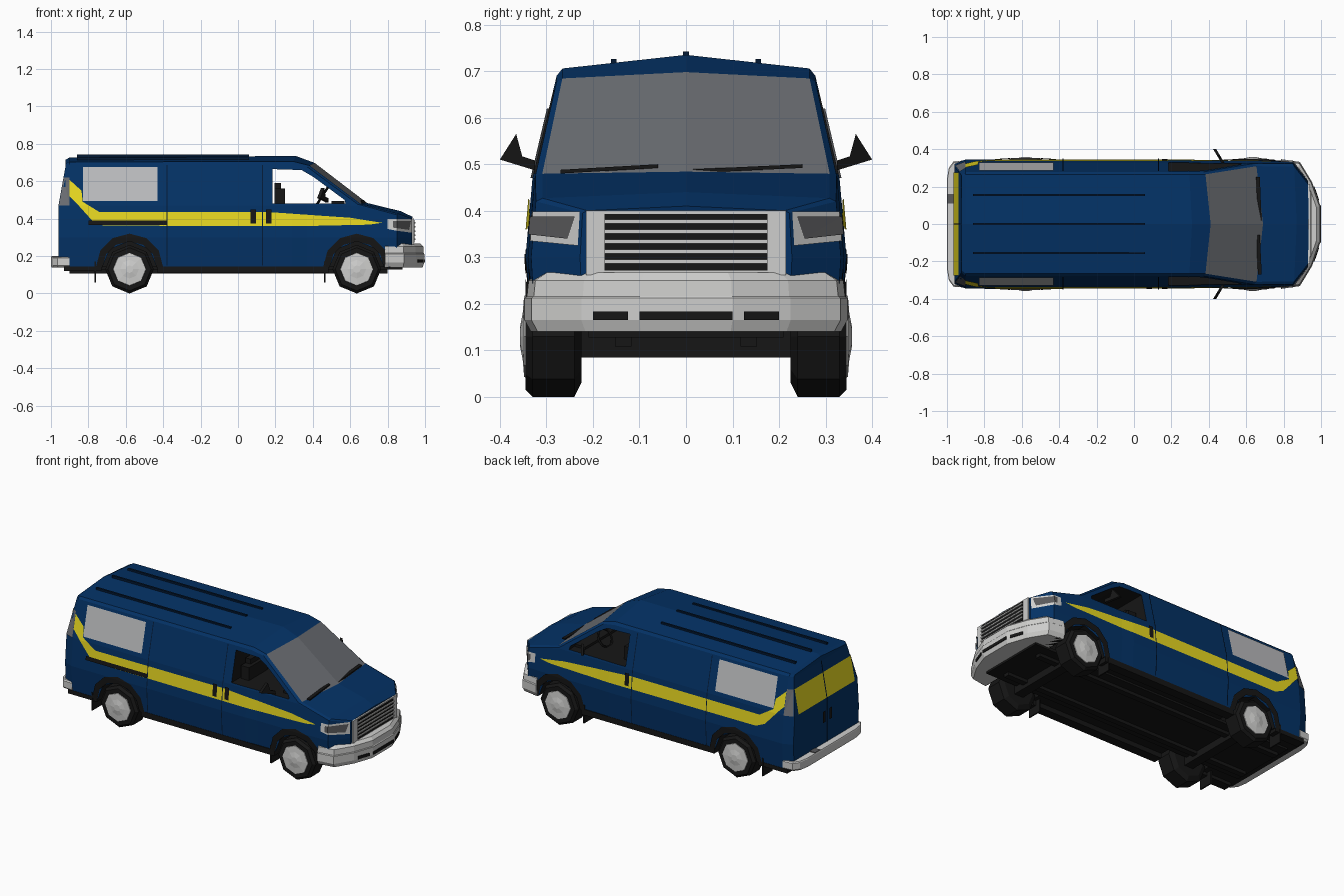
import bpy, bmesh, math
from mathutils import Vector

if "Cube" in bpy.data.objects:
    bpy.data.objects.remove(bpy.data.objects["Cube"])


def material(name, r, g, b):
    m = bpy.data.materials.new(name)
    m.use_nodes = True
    m.diffuse_color = (r, g, b, 1)
    m.node_tree.nodes["Principled BSDF"].inputs["Base Color"].default_value = (r, g, b, 1)
    return m


blue = material("body blue", .001, .031, .13)
navy = material("seam navy", .001, .01, .035)
yellow = material("stripe yellow", .82, .7, .015)
black = material("trim black", .008, .008, .008)
glass = material("glass grey", .145, .153, .168)
lamp = material("lamp dark grey", .1, .1, .105)
silver = material("bumper silver", .62, .62, .61)
pale = material("panel pale grey", .5, .505, .515)


def add(name, bm, *mats):
    bmesh.ops.remove_doubles(bm, verts=bm.verts, dist=1e-5)
    bmesh.ops.recalc_face_normals(bm, faces=bm.faces)
    me = bpy.data.meshes.new(name)
    bm.to_mesh(me)
    bm.free()
    for m in mats:
        me.materials.append(m)
    ob = bpy.data.objects.new(name, me)
    bpy.context.collection.objects.link(ob)
    return ob


def loft(name, rings, mat):
    """Skin closed rings of points and cap both ends."""
    bm = bmesh.new()
    vs = [[bm.verts.new(p) for p in r] for r in rings]
    n = len(rings[0])
    for a, b in zip(vs, vs[1:]):
        for j in range(n):
            bm.faces.new((a[j], a[(j + 1) % n], b[(j + 1) % n], b[j]))
    bm.faces.new(vs[0])
    bm.faces.new(vs[-1])
    return add(name, bm, mat)


def prism(name, plan, z0, z1, mat):
    return loft(name, [[(x, y, z) for x, y in plan] for z in (z0, z1)], mat)


def box(name, x0, x1, y0, y1, z0, z1, mat):
    return prism(name, [(x0, y0), (x1, y0), (x1, y1), (x0, y1)], z0, z1, mat)


def lathe(name, x, z, profile, mat, n=8):
    """Turn (radius, y) pairs about a crosswise axle."""
    ang = [math.tau * i / n + math.pi / 2 for i in range(n)]
    return loft(name, [[(x + r * math.cos(a), y, z + r * math.sin(a)) for a in ang]
                       for r, y in profile], mat)


def interp(table, t):
    for (a, va), (b, vb) in zip(table, table[1:]):
        if t <= b:
            return va + (vb - va) * (max(t, a) - a) / (b - a)
    return table[-1][1]


# Body shape: station x, width factor, side top height, crown height, forward bow
STATIONS = [(-.96, .93, .685, .715, 0), (-.9, 1, .69, .728, 0), (.29, 1, .69, .735, .02),
            (.37, .99, .677, .698, .04), (.64, .985, .477, .484, .05),
            (.85, .965, .42, .44, .02), (.93, .66, .395, .41, .003)]
SIDE = [(.14, .335), (.3, .345), (.47, .33), (.69, .278)]
WIDTH = [(s[0], s[1]) for s in STATIONS]


def rear_lean(z):
    return max(0, z - .47) * .18


def skin(u, z, side, off=0):
    """Point on the body side at length u and height z."""
    y = interp(SIDE, z) * interp(WIDTH, u) + off
    x = u + rear_lean(z) * max(0, (-.9 - u) / .06)
    return Vector((x, side * y, z))


def ring(u, _, top, crown, bow):
    half = [skin(u, min(z, top), -1) for z, _ in SIDE]
    e = half[-1]
    half.append(Vector((e.x + bow * .3, e.y * .955, top + .35 * (crown - top))))
    return half + [Vector((e.x + bow, 0, crown))] + [Vector((p.x, -p.y, p.z)) for p in reversed(half)]


bm = bmesh.new()
rings = [[bm.verts.new(p) for p in ring(*s)] for s in STATIONS]
n = len(rings[0])
for i, (a, b) in enumerate(zip(rings, rings[1:])):
    for j in range(n):
        f = bm.faces.new((a[j], a[(j + 1) % n], b[(j + 1) % n], b[j]))
        if j == n - 1:
            f.material_index = 2
        elif i == 3 and j in (4, 5):
            f.material_index = 1
for r in (rings[0], rings[-1]):
    for j in range(n // 2):
        bm.faces.new(list(dict.fromkeys((r[j], r[j + 1], r[n - 2 - j], r[n - 1 - j]))))
body = add("body", bm, blue, glass, black)

# Wheel wells and cab window opening
AXLES = (-.58, .635)
cutters = [lathe("well_cutter", x, .13, [(.15, s * .2), (.15, s * .42)], blue)
           for x in AXLES for s in (-1, 1)]
CAB = [(.185, .48), (.185, .665), (.34, .66), (.405, .622), (.57, .5), (.575, .48)]
cutters.append(loft("window_cutter", [[(x, y, z) for x, z in CAB] for y in (-.5, .5)], blue))
bpy.context.view_layer.objects.active = body
for c in cutters:
    c.hide_render = True
    c.data.materials.clear()
    for m in (blue, glass, black):
        c.data.materials.append(m)
    for p in c.data.polygons:
        p.material_index = 2
    mod = body.modifiers.new("cut", "BOOLEAN")
    mod.operation, mod.solver, mod.object = "DIFFERENCE", "EXACT", c
    bpy.ops.object.modifier_apply(modifier=mod.name)
    bpy.data.objects.remove(c)


def panel(name, outline, mat, sides=(-1, 1), off=.005):
    """Thin plate that follows the body side, drawn in length and height."""
    for s in sides:
        bm = bmesh.new()
        bm.faces.new([bm.verts.new((u, 0, z)) for u, z in outline])
        cuts = [((u, 0, 0), (1, 0, 0)) for u, _ in WIDTH] + [((0, 0, z), (0, 0, 1)) for z, _ in SIDE]
        for co, no in cuts:
            bmesh.ops.bisect_plane(bm, geom=bm.verts[:] + bm.edges[:] + bm.faces[:],
                                   plane_co=co, plane_no=no)
        bmesh.ops.triangulate(bm, faces=bm.faces)
        for v in bm.verts:
            v.co = skin(v.co.x, v.co.z, s, off)
        ob = add(name + ("_left" if s > 0 else "_right"), bm, mat)
        if sum(p.normal.y * p.area for p in ob.data.polygons) * s < 0:
            ob.data.flip_normals()


def strip(name, u0, u1, z0, z1, mat, **kw):
    panel(name, [(u0, z0), (u1, z0), (u1, z1), (u0, z1)], mat, **kw)


# Side stripe, panels, seams, handles and lamps
panel("side_stripe", [(-.9, .607), (-.9, .52), (-.87, .49), (-.78, .39), (-.72, .363), (.33, .36),
                      (.7, .368), (.77, .378), (.6, .405), (.14, .437), (-.74, .435),
                      (-.83, .49), (-.837, .55)], yellow)
strip("side_panel", -.83, -.43, .495, .675, pale)
strip("rear_seam", -.382, -.377, .15, .688, navy, off=.006)
strip("door_seam", .129, .134, .15, .688, navy, off=.006)
strip("front_handle", .15, .178, .375, .45, black, off=.009)
strip("sliding_handle", .068, .096, .375, .45, black, sides=(-1,), off=.009)
strip("sliding_rail", -.8, -.38, .365, .39, black, sides=(-1,), off=.009)
strip("tail_lamp", -.957, -.902, .47, .62, glass)
panel("headlamp_surround", [(.8, .345), (.85, .335), (.929, .325), (.929, .398), (.8, .398)], silver)
panel("headlamp_lens", [(.83, .352), (.915, .34), (.925, .388), (.83, .388)], lamp, off=.01)
for x, end in zip(AXLES, ("rear", "front")):
    arc = [(math.cos(math.pi * i / 6), math.sin(math.pi * i / 6)) for i in range(7)]
    panel(end + "_arch", [(x + .18 * c, .14 + .18 * s) for c, s in arc]
          + [(x + .145 * c, .14 + .138 * s) for c, s in reversed(arc)], black, off=.007)


# Rear door details
def rear(name, y0, y1, z0, z1, mat, off=.004):
    bm = bmesh.new()
    bm.faces.new([bm.verts.new((-.96 + rear_lean(z) - off, y, z))
                  for y, z in ((y0, z0), (y0, z1), (y1, z1), (y1, z0))])
    add(name, bm, mat)


rear("rear_stripe", -.275, .275, .47, .62, yellow)
rear("rear_seam_upper", -.004, .004, .47, .69, navy, .006)
rear("rear_seam_lower", -.004, .004, .2, .47, navy, .006)
for s in (-1, 1):
    rear("rear_handle", s * .02, s * .045, .33, .4, black, .009)

# Roof ribs
for y, z in ((-.155, .716), (0, .732), (.155, .716)):
    box("roof_rib", -.86, .06, y - .006, y + .006, z - .015, z + .01, navy)


# Bumpers
def bumper(name, half, levels, mat):
    outline = half + [(x, -y) for x, y in reversed(half)]
    cx = half[0][0]
    loft(name, [[(cx + (x - cx) * k, y * k, z) for x, y in outline] for z, k in levels], mat)


bumper("front_bumper", [(.785, .347), (.887, .332), (.952, .225), (.996, .1)],
       [(.14, .96), (.165, 1), (.212, 1), (.216, .985), (.25, .975), (.267, .9)], silver)
bumper("rear_bumper", [(-.9, .34), (-.965, .335), (-.99, .3), (-1, .24)],
       [(.14, .97), (.15, 1), (.19, 1), (.196, .98)], silver)
box("bumper_step", -.997, -.955, .11, .16, .19, .2, lamp)
box("bumper_slot", .95, 1, -.1, .1, .165, .183, black)
for s in (-1, 1):
    prism("bumper_side_slot", [(.93, s * .125), (.991, s * .125), (.965, s * .2), (.93, s * .2)],
          .165, .183, black)

# Grille with horizontal bars
box("grille_frame", .9, .94, -.215, .215, .262, .4, silver)
box("grille_back", .9, .943, -.175, .175, .272, .393, black)
for i in range(5):
    z = .287 + i * .0215
    box("grille_bar", .9, .949, -.175, .175, z, z + .008, silver)

# Underside, sills, axles and mud flaps
box("floor_pan", -.92, .88, -.21, .21, .128, .145, black)
for s in (-1, 1):
    y0, y1 = sorted((s * .28, s * .337))
    box("sill", -.43, .485, y0, y1, .11, .145, black)
    box("rear_sill", -.93, -.73, y0, y1, .12, .145, black)
    box("frame_rail", -.9, .8, s * .135 - .018, s * .135 + .018, .108, .135, black)
    for x in (-.762, .463):
        y0, y1 = sorted((s * .25, s * .34))
        box("mud_flap", x - .004, x + .004, y0, y1, .06, .17, black)
for x in AXLES:
    box("axle", x - .03, x + .03, -.25, .25, .085, .14, black)

# Wheels
for x in AXLES:
    for s in (-1, 1):
        lathe("tyre", x, .13, [(r, s * y) for r, y in
                               ((.1, .225), (.13, .24), (.13, .33), (.115, .345), (.085, .345))], black)
        lathe("wheel_cover", x, .13, [(r, s * y) for r, y in
                                      ((.09, .34), (.087, .348), (.05, .351), (.02, .357))], silver)

# Door mirrors
for s in (-1, 1):
    shape = [(.325, .487), (.4, .51), (.365, .565), (.352, .517), (.325, .508)]
    loft("door_mirror", [[(x + (y - .33) * -.6, s * y, z) for y, z in shape] for x in (.465, .482)], black)

# Seats, dashboard and steering wheel
for s in (-1, 1):
    box("seat_back", .195, .25, s * .16 - .09, s * .16 + .09, .475, .56, black)
    box("head_rest", .195, .23, s * .16 - .045, s * .16 + .045, .56, .59, black)
box("dashboard", .5, .57, -.27, .27, .475, .495, black)
bpy.ops.mesh.primitive_torus_add(major_radius=.055, minor_radius=.007, major_segments=12,
                                 minor_segments=5, location=(.45, .15, .52), rotation=(0, -1.0, 0))
bpy.context.object.name = "steering_wheel"
bpy.context.object.data.materials.append(black)

# Wipers resting at the foot of the windscreen
for y0, y1 in ((-.27, -.06), (-.01, .25)):
    ends = [(.675, y0, .484), (.665, y1, .496)]
    loft("wiper", [[(x + dx, y, z + dz) for dx, dz in ((-.012, -.004), (.008, -.004), (.008, .004), (-.012, .004))]
                   for x, y, z in ends], black)
